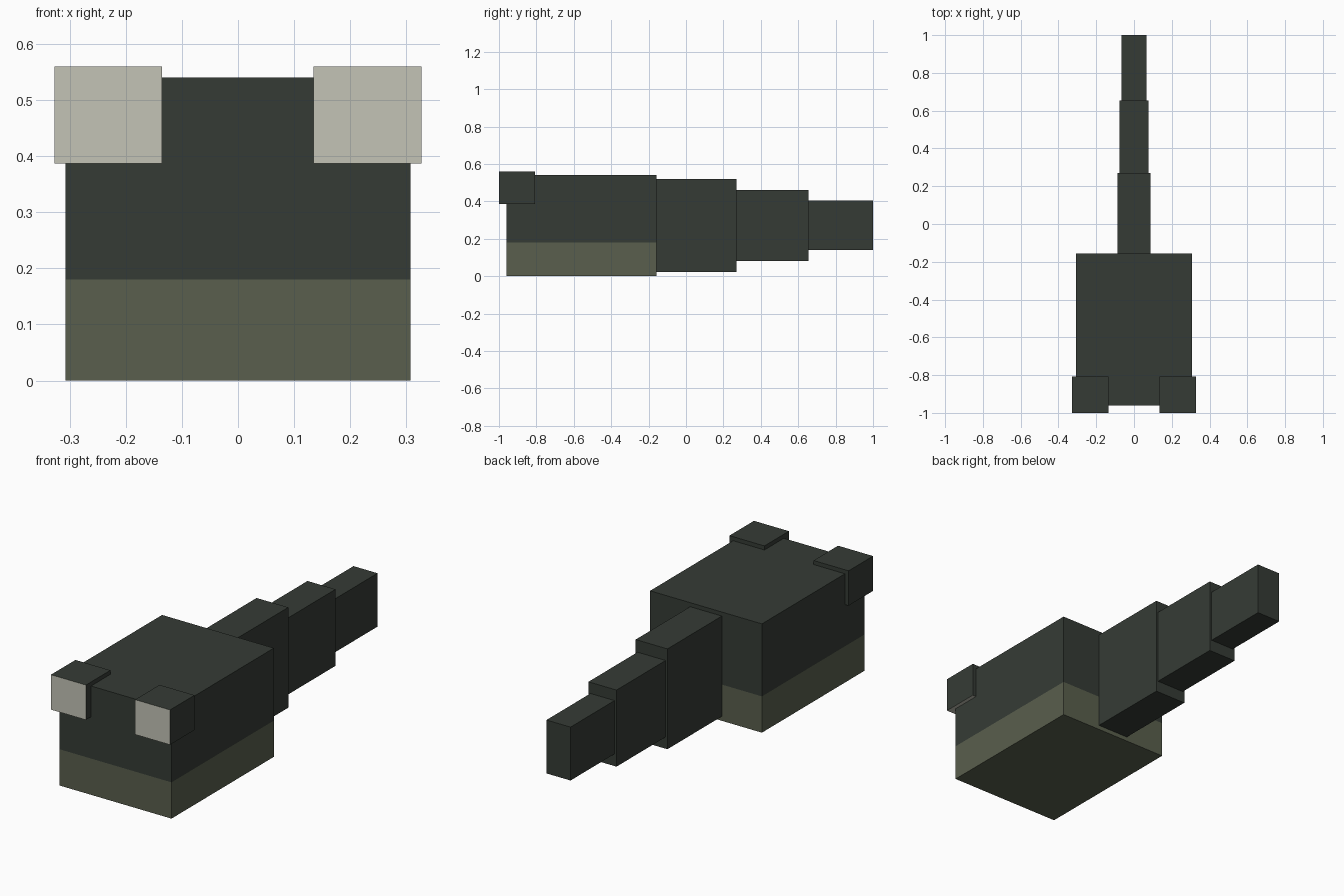
import bpy
import bmesh
from mathutils import Vector

cube = bpy.data.objects.get("Cube")
if cube:
    bpy.data.objects.remove(cube, do_unlink=True)


def make_material(name, rgb):
    mat = bpy.data.materials.new(name)
    mat.use_nodes = True
    color = (*rgb, 1.0)
    mat.diffuse_color = color
    mat.node_tree.nodes["Principled BSDF"].inputs["Base Color"].default_value = color
    return mat


dark = make_material("dark green skin", (0.036, 0.044, 0.036))
olive = make_material("olive belly", (0.100, 0.114, 0.074))
pale = make_material("pale eye", (0.552, 0.552, 0.468))


def box(name, low, high, materials, cut_height=None, rule=None):
    """Box between two corners, optionally cut level, faces coloured by a rule."""
    low, high = Vector(low), Vector(high)
    size, centre = high - low, (low + high) / 2
    bm = bmesh.new()
    bmesh.ops.create_cube(bm, size=1)
    for v in bm.verts:
        v.co = Vector(a * b for a, b in zip(v.co, size)) + centre
    if cut_height is not None:
        bmesh.ops.bisect_plane(bm, geom=bm.verts[:] + bm.edges[:] + bm.faces[:],
                               plane_co=(0, 0, cut_height), plane_no=(0, 0, 1))
    bm.normal_update()
    if rule:
        for f in bm.faces:
            f.material_index = int(rule(f))
    mesh = bpy.data.meshes.new(name)
    bm.to_mesh(mesh)
    bm.free()
    for mat in materials:
        mesh.materials.append(mat)
    obj = bpy.data.objects.new(name, mesh)
    bpy.context.collection.objects.link(obj)
    return obj


# Body with an olive lower band and underside
belly_top = 0.18
box("body", (-0.307, -0.96, 0), (0.307, -0.157, 0.54), [dark, olive], belly_top,
    lambda f: f.calc_center_median().z < belly_top)

# Eyes, pale on the front and underside
for name, x0, x1 in (("left_eye", 0.135, 0.327), ("right_eye", -0.327, -0.135)):
    box(name, (x0, -1, 0.387), (x1, -0.808, 0.56), [dark, pale],
        rule=lambda f: f.normal.y < -0.5 or f.normal.z < -0.5)

# Tail in three shrinking steps: back end, half width, bottom, top
start = -0.157
for name, end, half, bottom, top in (("tail_base", 0.27, 0.087, 0.022, 0.52),
                                     ("tail_middle", 0.655, 0.077, 0.08, 0.46),
                                     ("tail_tip", 1.0, 0.066, 0.14, 0.405)):
    box(name, (-half, start, bottom), (half, end, top), [dark])
    start = end
